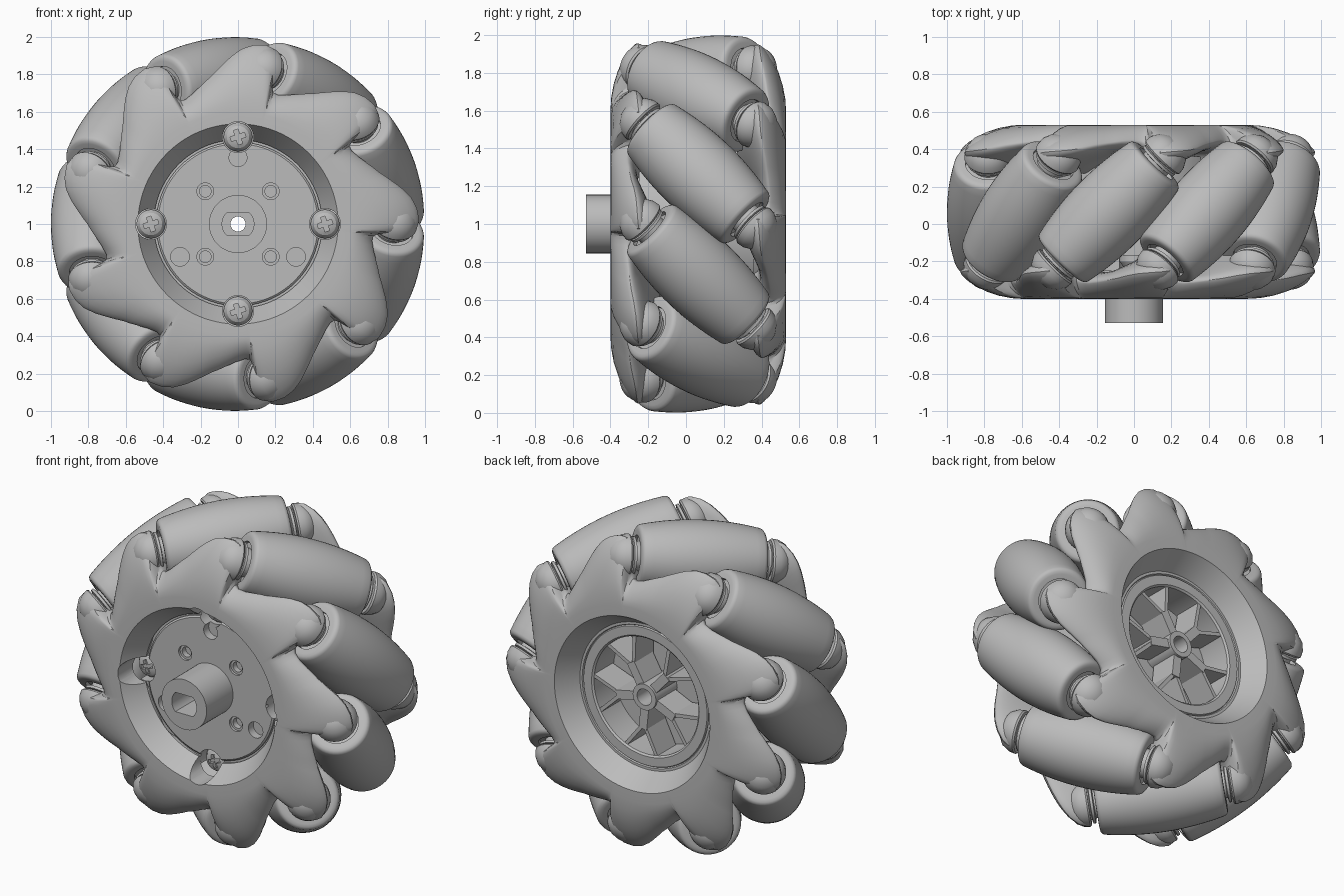
import bpy, bmesh
from math import sin, cos, pi, radians, sqrt
from mathutils import Matrix, Vector

if "Cube" in bpy.data.objects:
    bpy.data.objects.remove(bpy.data.objects["Cube"])

GREY = (0.5, 0.5, 0.5, 1)
mat = bpy.data.materials.new("light grey")
mat.use_nodes = True
mat.diffuse_color = GREY
mat.node_tree.nodes["Principled BSDF"].inputs["Base Color"].default_value = GREY

ROLLERS = 9
STEP = 360 / ROLLERS
FIRST = 20          # angle of the first roller
MID = 0.065         # middle of the wheel along its axle
REACH = 0.78        # distance of the roller axes from the axle
# turns local z into the axle direction (+y), centred on the wheel
AXLE = Matrix(((1, 0, 0, 0), (0, 0, 1, 0), (0, 1, 0, 1), (0, 0, 0, 1)))


def loft(name, rings, closed_section=False):
    """Bridge a closed loop of sections into a mesh."""
    bm = bmesh.new()
    cols = [[bm.verts.new(p) for p in ring] for ring in rings]
    n = len(rings[0])
    for a, b in zip(cols, cols[1:] + cols[:1]):
        for i in range(n if closed_section else n - 1):
            j = (i + 1) % n
            bm.faces.new((a[i], b[i], b[j], a[j]))
    bmesh.ops.remove_doubles(bm, verts=bm.verts, dist=1e-5)
    bmesh.ops.recalc_face_normals(bm, faces=bm.faces)
    mesh = bpy.data.meshes.new(name)
    bm.to_mesh(mesh)
    bm.free()
    mesh.materials.append(mat)
    return mesh


def lathe(name, profile, sides=48, closed=False):
    """Revolve (radius, height) points round local z."""
    angles = [2 * pi * i / sides for i in range(sides)]
    return loft(name, [[(r * cos(a), r * sin(a), h) for r, h in profile] for a in angles], closed)


def shade(ob, angle=35):
    bpy.ops.object.select_all(action='DESELECT')
    ob.select_set(True)
    bpy.context.view_layer.objects.active = ob
    bpy.ops.object.shade_smooth_by_angle(angle=radians(angle))


def place(name, mesh, matrix=Matrix()):
    ob = bpy.data.objects.new(name, mesh)
    bpy.context.collection.objects.link(ob)
    ob.matrix_world = matrix
    shade(ob)
    return ob


def rod(name, r, y0, y1, x=0, z=0, sides=32):
    """Solid cylinder along the axle."""
    mesh = lathe(name, [(0, y0), (r, y0), (r, y1), (0, y1)], sides)
    return place(name, mesh, AXLE @ Matrix.Translation((x, z, 0)))


def box(name, size, matrix):
    bm = bmesh.new()
    bmesh.ops.create_cube(bm, size=1, matrix=Matrix.Diagonal((*size, 1)))
    mesh = bpy.data.meshes.new(name)
    bm.to_mesh(mesh)
    bm.free()
    mesh.materials.append(mat)
    return place(name, mesh, matrix)


def cut(ob, cutters):
    """Carve the cutters out of ob, then refresh its sharp edges."""
    bpy.context.view_layer.objects.active = ob
    for c in cutters:
        m = ob.modifiers.new("cut", 'BOOLEAN')
        m.operation, m.solver, m.object = 'DIFFERENCE', 'EXACT', c
        bpy.ops.object.modifier_apply(modifier=m.name)
    shade(ob, 30)


def discard(cutters):
    for c in cutters:
        bpy.data.objects.remove(c)


# Barrel rollers: together their bulged sides follow the unit circle
half = 0.365
side = []
for i in range(-8, 9):
    s = i / 8 * (half - 0.022)
    side.append((1 - sqrt(REACH ** 2 + s * s / 2), s))
end = side[-1][0]
cap = [(end - 0.006, half - 0.01), (end - 0.018, half - 0.002), (end - 0.035, half), (0.12, half),
       (0.118, half - 0.02), (0, half - 0.02)]
roller_mesh = lathe("roller", [(r, -s) for r, s in reversed(cap)] + side + cap)
neck_half = [(0.085, 0.34), (0.085, 0.375), (0.112, 0.38), (0.112, 0.395), (0.09, 0.4), (0.09, 0.43), (0, 0.43)]
neck_mesh = lathe("roller_neck", neck_half, 32)
cup_mesh = lathe("finger_cup", [(0, 0.405), (0.12, 0.405), (0.127, 0.415), (0.122, 0.45), (0.1, 0.49),
                                (0.055, 0.522), (0, 0.532)], 32)
for k in range(ROLLERS):
    a = radians(FIRST + k * STEP)
    u = Vector((cos(a), 0, sin(a)))
    t = Vector((-sin(a), 0, cos(a)))
    d = (Vector((0, 1, 0)) - t).normalized()
    m = Matrix((u, d.cross(u), d)).transposed().to_4x4()
    m.translation = u * REACH + Vector((0, MID, 1))
    place("roller", roller_mesh, m)
    for end_name, turn in (("rear", 0), ("front", pi)):
        mm = m @ Matrix.Rotation(turn, 4, 'X')
        place(end_name + "_roller_neck", neck_mesh, mm)
        place(end_name + "_finger_cup", cup_mesh, mm)

# Side plate with leaning fingers: (angle past roller, outer radius, middle depth, inner depth)
FINGER = [(13, 0.722, -0.31, -0.25), (15, 0.728, -0.3, -0.23), (16, 0.755, -0.285, -0.2), (16.4, 0.82, -0.265, -0.17),
          (17, 0.91, -0.25, -0.15), (18.5, 0.955, -0.25, -0.14), (21, 0.968, -0.255, -0.15), (25, 0.96, -0.26, -0.17),
          (28.5, 0.938, -0.265, -0.19), (32, 0.9, -0.275, -0.21), (36, 0.85, -0.29, -0.23),
          (40, 0.805, -0.3, -0.25), (45, 0.765, -0.31, -0.26), (49, 0.738, -0.315, -0.26)]
BLEND = (0, 0.2, 0.4, 0.6, 0.75, 0.87, 0.95, 0.99)


def plate_section(a, outer, mid, back):
    def sheet(depth, power):
        return [(0.6 + (outer - 0.6) * t, mid + (depth - mid) * (1 - t * t) ** power) for t in BLEND]
    pts = [(0.45, -0.27), (0.535, -0.4)] + sheet(-0.4, 0.75) + [(outer, mid)]
    pts += sheet(back, 0.5)[::-1] + [(0.46, back)]
    return [(r * cos(a), r * sin(a), y) for r, y in pts]


# finer steps between the finger stations
stations = []
for p, q in zip(FINGER, FINGER[1:] + [(13 + STEP,) + FINGER[0][1:]]):
    for f in (0, 0.5):
        stations.append([u + (v - u) * f for u, v in zip(p, q)])
rings = [plate_section(radians(FIRST + k * STEP + s[0]), *s[1:]) for k in range(ROLLERS) for s in stations]
plate_mesh = loft("side_plate", rings, True)
front_plate = place("front_plate", plate_mesh, AXLE)
flip = Matrix.Translation((0, 0, MID)) @ Matrix.Rotation(pi, 4, Vector((cos(radians(FIRST)), sin(radians(FIRST)), 0)))
place("rear_plate", plate_mesh.copy(), AXLE @ flip @ Matrix.Translation((0, 0, -MID)))

# Core drum, open at the rear, with a bore right through
core = lathe("core_drum", [(0.04, -0.25), (0.5, -0.25), (0.5, 0.36), (0.458, 0.36), (0.458, 0.4), (0.435, 0.4),
                           (0.43, 0.392), (0.425, 0.4), (0.37, 0.4), (0.36, 0.39), (0.36, 0.2), (0.04, 0.2)], 72, True)
drum = place("core_drum", core, AXLE)
place("rear_hub", lathe("rear_hub", [(0.05, 0.15), (0.05, 0.41), (0.08, 0.41), (0.08, 0.15)], 32, True), AXLE)

# Forked rear spokes
for k in range(5):
    base = AXLE @ Matrix.Rotation(radians(60 + 72 * k), 4, 'Z')
    box("rear_spoke", (0.14, 0.055, 0.18), base @ Matrix.Translation((0.14, 0, 0.305)))
    for s in (-1, 1):
        box("rear_spoke_fork", (0.2, 0.022, 0.18),
            base @ Matrix.Translation((0.195, 0.01 * s, 0.3)) @ Matrix.Rotation(radians(32 * s), 4, 'Z')
            @ Matrix.Translation((0.1, 0, 0)))

# Front mounting disc with holes and the shaft hub
disc = place("front_disc", lathe("front_disc", [(0.04, -0.27), (0.428, -0.27), (0.438, -0.262), (0.438, -0.2),
                                                (0.04, -0.2)], 72, True), AXLE)
holes = [(sx * 0.175, sz * 0.175, 0.045) for sx in (-1, 1) for sz in (-1, 1)]
for x, z, r in holes:
    ring = lathe("hole_sleeve", [(0.031, -0.255), (0.045, -0.255), (0.045, -0.21), (0.031, -0.21)], 24, True)
    place("hole_sleeve", ring, AXLE @ Matrix.Translation((x, z, 0)))
holes += [(0, 0.355, 0.048), (-0.31, -0.175, 0.05), (0.31, -0.175, 0.05)]
drills = [rod("hole_cutter", r, -0.35, -0.22, x, z, 24) for x, z, r in holes]
cut(disc, drills)
cut(drum, drills)
discard(drills)

bore = []
for i in range(48):
    a = 2 * pi * i / 48
    x, z = 0.085 * cos(a), max(-0.06, min(0.06, 0.085 * sin(a)))
    bore.append([(0.155 * cos(a), 0.155 * sin(a), -0.26), (0.155 * cos(a), 0.155 * sin(a), -0.53),
                 (x, z, -0.53), (x, z, -0.26)])
place("shaft_hub", loft("shaft_hub", bore, True), AXLE)

# Four pan-head screws sunk in pockets round the disc
pockets = []
for k in range(4):
    a = k * pi / 2
    x, z = 0.465 * cos(a), 0.465 * sin(a)
    pockets.append(rod("pocket_cutter", 0.083, -0.5, -0.175, x, z))
    at = AXLE @ Matrix.Translation((x, z, 0))
    head = place("screw_head", lathe("screw_head", [(0, -0.24), (0.035, -0.237), (0.06, -0.225), (0.077, -0.2),
                                                    (0.077, -0.165), (0, -0.165)], 32), at)
    slots = [box("slot_cutter", size, at @ Matrix.Translation((0, 0, -0.24)) @ Matrix.Rotation(0.3, 4, 'Z'))
             for size in ((0.08, 0.025, 0.05), (0.025, 0.08, 0.052))]
    cut(head, slots)
    discard(slots)
for part in (front_plate, disc, drum):
    cut(part, pockets)
discard(pockets)
